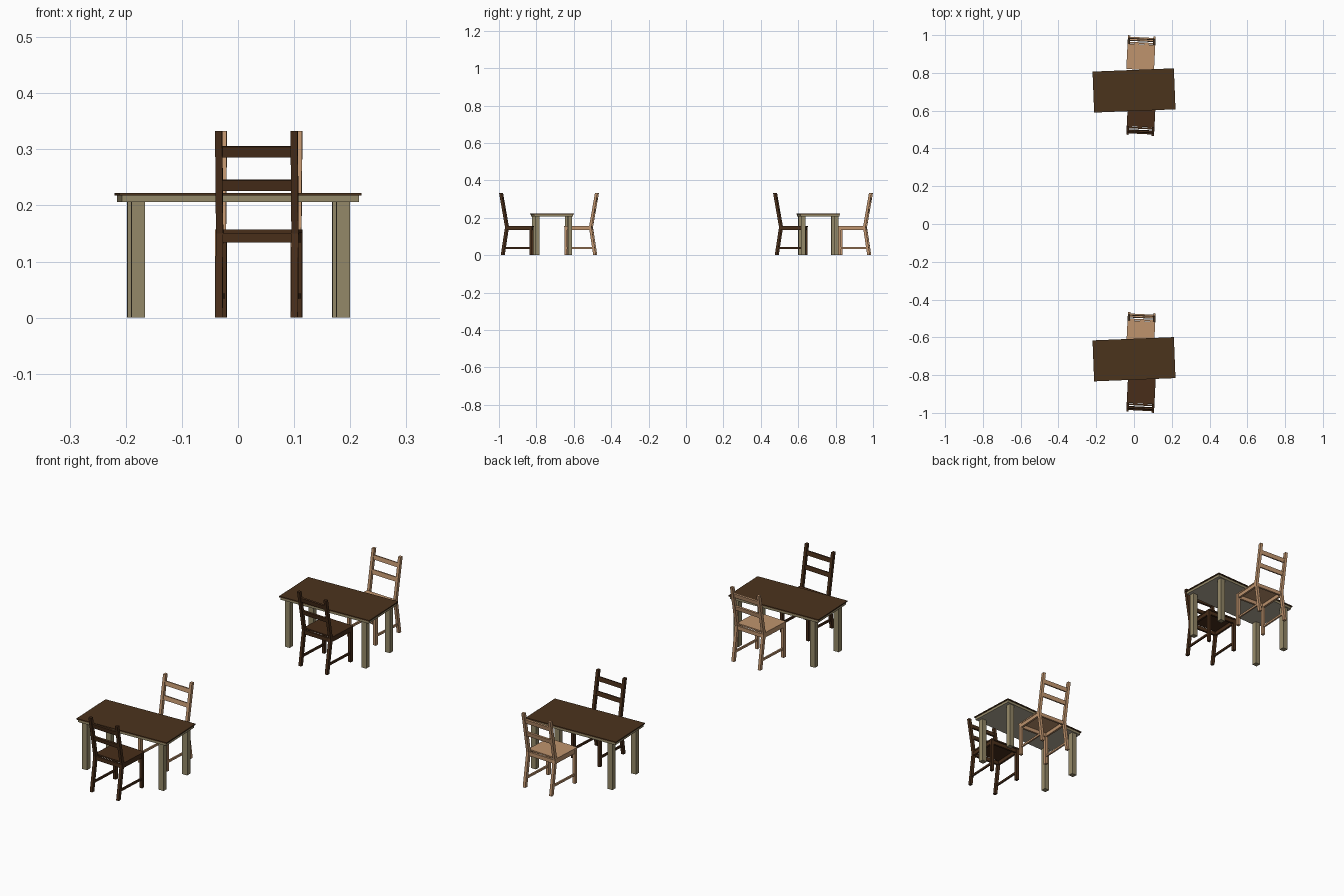
import bpy, bmesh
from math import radians, atan2
from mathutils import Matrix, Vector

cube = bpy.data.objects.get("Cube")
if cube:
    bpy.data.objects.remove(cube, do_unlink=True)


def material(name, rgb):
    m = bpy.data.materials.new(name)
    m.use_nodes = True
    m.diffuse_color = (*rgb, 1)
    bsdf = next(n for n in m.node_tree.nodes if n.type == 'BSDF_PRINCIPLED')
    bsdf.inputs["Base Color"].default_value = (*rgb, 1)
    return m


DARK_WOOD = material("dark brown wood", (0.065, 0.027, 0.010))
TABLETOP = material("walnut tabletop", (0.071, 0.033, 0.012))
LIGHT_WOOD = material("light tan wood", (0.52, 0.295, 0.155))
PAINT = material("olive grey paint", (0.30, 0.25, 0.14))
UNDERSIDE = material("pale grey underside", (0.45, 0.41, 0.32))


def box(bm, center, size, tilt=0.0):
    mat = (Matrix.Translation(center) @ Matrix.Rotation(tilt, 4, 'X')
           @ Matrix.Diagonal((*size, 1)))
    bmesh.ops.create_cube(bm, size=1, matrix=mat)


def part(name, build, mats, place):
    bm = bmesh.new()
    build(bm)
    bmesh.ops.recalc_face_normals(bm, faces=bm.faces)
    mesh = bpy.data.meshes.new(name)
    bm.to_mesh(mesh)
    bm.free()
    for mat in mats:
        mesh.materials.append(mat)
    ob = bpy.data.objects.new(name, mesh)
    ob.matrix_world = place
    bpy.context.collection.objects.link(ob)


# Chair dimensions, facing -y, centred on its own footprint
POST_X, POST_W, POST_D = 0.0673, 0.0125, 0.014
FRONT_Y = -0.081
FOOT, BEND, TOP = Vector((0.073, 0)), Vector((0.05, 0.15)), Vector((0.082, 0.333))
LEAN = atan2(TOP.x - BEND.x, TOP.y - BEND.y)


def back_posts(bm):
    # bent side profile extruded sideways
    d = Vector((POST_D / 2, 0))
    outline = [FOOT - d, FOOT + d, BEND + d, TOP + d, TOP - d, BEND - d]
    for side in (-1, 1):
        x = side * POST_X - POST_W / 2
        face = bm.faces.new([bm.verts.new((x, p.x, p.y)) for p in outline])
        new = bmesh.ops.extrude_face_region(bm, geom=[face])["geom"]
        verts = [g for g in new if isinstance(g, bmesh.types.BMVert)]
        bmesh.ops.translate(bm, verts=verts, vec=(POST_W, 0, 0))


def front_legs(bm):
    for side in (-1, 1):
        box(bm, (side * POST_X, FRONT_Y, 0.0755), (POST_W, POST_D, 0.151))


def back_slats(bm):
    for z in (0.296, 0.236):
        y = BEND.x + (TOP.x - BEND.x) * (z - BEND.y) / (TOP.y - BEND.y)
        box(bm, (0, y, z), (2 * POST_X, 0.008, 0.019), -LEAN)


def seat_rails(bm):
    for y in (FRONT_Y, BEND.x):
        box(bm, (0, y, 0.1425), (2 * POST_X, 0.009, 0.017))
    for side in (-1, 1):
        box(bm, (side * POST_X, -0.015, 0.1425), (0.009, 0.128, 0.017))


def stretchers(bm):
    for side in (-1, 1):
        box(bm, (side * POST_X, -0.007, 0.039), (0.007, 0.146, 0.009))


def seat(bm):
    box(bm, (0, -0.023, 0.154), (0.147, 0.134, 0.006))


def chair(name, mat, y, turn):
    place = Matrix.Translation((0.037, y, 0)) @ Matrix.Rotation(radians(turn), 4, 'Z')
    for label, build in (("back_posts", back_posts), ("front_legs", front_legs),
                         ("back_slats", back_slats), ("seat_rails", seat_rails),
                         ("stretchers", stretchers), ("seat", seat)):
        part(f"{name}_{label}", build, [mat], place)


# Table parts
def table_top(bm):
    box(bm, (0, 0, 0.22), (0.431, 0.217, 0.005))


def table_frame(bm):
    box(bm, (0, 0, 0.2118), (0.423, 0.209, 0.0114))
    # the face turned down takes the underside colour
    for f in bm.faces:
        f.normal_update()
        f.material_index = int(f.normal.z < -0.5)


def table_legs(bm):
    for sx in (-1, 1):
        for sy in (-1, 1):
            box(bm, (0.001 + sx * 0.183, sy * 0.088, 0.104), (0.024, 0.023, 0.208))


def table(name, y):
    place = Matrix.Translation((0, y, 0)) @ Matrix.Rotation(radians(2.3), 4, 'Z')
    part(name + "_top", table_top, [TABLETOP], place)
    part(name + "_frame", table_frame, [PAINT, UNDERSIDE], place)
    part(name + "_legs", table_legs, [PAINT], place)


# Two dining sets, each with one dark and one light chair
for label, table_y, dark_y, light_y in (("front", -0.716, -0.907, -0.558),
                                        ("rear", 0.707, 0.558, 0.907)):
    table(label + "_table", table_y)
    chair(label + "_dark_chair", DARK_WOOD, dark_y, 177.1)
    chair(label + "_light_chair", LIGHT_WOOD, light_y, -2.9)
